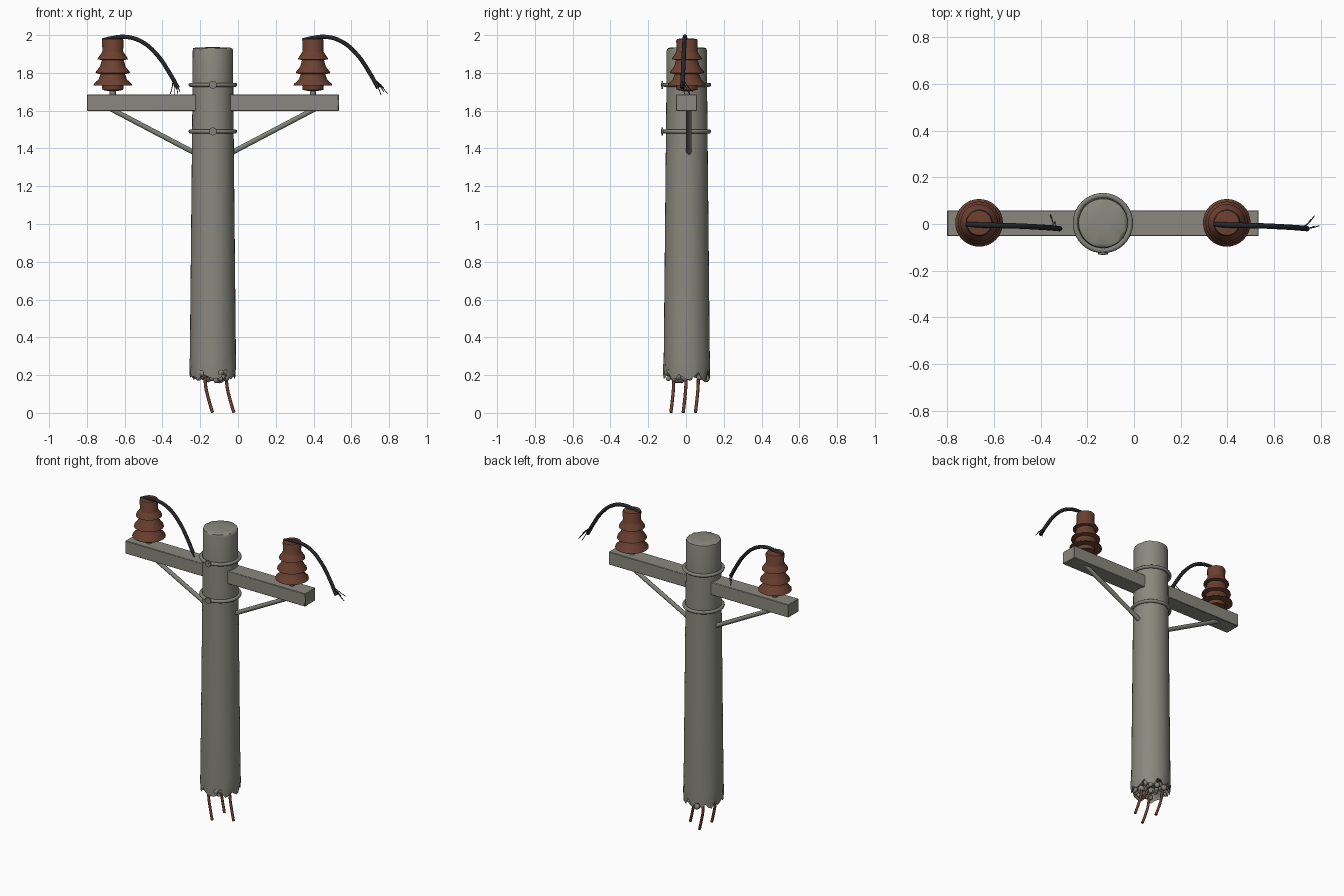
import bpy, bmesh, math, random
from mathutils import Vector

if "Cube" in bpy.data.objects:
    bpy.data.objects.remove(bpy.data.objects["Cube"])

random.seed(4)
PX, PY = -0.133, 0.004          # pole axis


def material(name, rgb):
    m = bpy.data.materials.new(name)
    m.diffuse_color = (*rgb, 1)
    m.use_nodes = True
    m.node_tree.nodes["Principled BSDF"].inputs["Base Color"].default_value = m.diffuse_color
    return m


CONCRETE = material("concrete grey", (0.25, 0.25, 0.21))
STEEL = material("steel grey", (0.22, 0.22, 0.195))
CERAMIC = material("brown ceramic", (0.15, 0.052, 0.031))
RUST = material("rusty iron", (0.15, 0.052, 0.031))
RUBBER = material("black rubber", (0.017, 0.019, 0.022))


def finish(name, bm, mat, angle=35):
    bmesh.ops.recalc_face_normals(bm, faces=bm.faces)
    me = bpy.data.meshes.new(name)
    bm.to_mesh(me)
    bm.free()
    ob = bpy.data.objects.new(name, me)
    bpy.context.collection.objects.link(ob)
    me.materials.append(mat)
    bpy.ops.object.select_all(action='DESELECT')
    ob.select_set(True)
    bpy.context.view_layer.objects.active = ob
    bpy.ops.object.shade_smooth_by_angle(angle=math.radians(angle))
    return ob


def lathe(name, profile, x, y, mat, sides=32, jitter=None, angle=35):
    """Spin (radius, z) points about a vertical axis; jitter moves single points."""
    bm = bmesh.new()
    rings = []
    for i, (r, z) in enumerate(profile):
        ring = []
        for k in range(sides):
            a = 2 * math.pi * k / sides
            dr, dz = jitter(i) if jitter else (0, 0)
            ring.append(bm.verts.new((x + (r + dr) * math.cos(a),
                                      y + (r + dr) * math.sin(a), z + dz)))
        rings.append(ring)
    for lo, hi in zip(rings, rings[1:]):
        for k in range(sides):
            n = (k + 1) % sides
            bm.faces.new((lo[k], lo[n], hi[n], hi[k]))
    bm.faces.new(rings[0])
    bm.faces.new(rings[-1])
    return finish(name, bm, mat, angle)


def tube(name, points, radius, mat, sides=3):
    """Round tube along a smooth path."""
    cu = bpy.data.curves.new(name, 'CURVE')
    cu.dimensions = '3D'
    cu.bevel_depth = radius
    cu.bevel_resolution = sides
    cu.use_fill_caps = True
    cu.resolution_u = 6
    sp = cu.splines.new('BEZIER')
    sp.bezier_points.add(len(points) - 1)
    for bp, p in zip(sp.bezier_points, points):
        bp.co = p
        bp.handle_left_type = bp.handle_right_type = 'AUTO'
    ob = bpy.data.objects.new(name, cu)
    bpy.context.collection.objects.link(ob)
    cu.materials.append(mat)
    return ob


# Concrete pole, with a broken lower rim and a hollow underside
def chipped(i):
    if i == 2:
        return random.uniform(-0.004, 0.004), random.uniform(-0.025, 0.03)
    if i == 3:
        return random.uniform(-0.003, 0.005), random.uniform(-0.01, 0.01)
    if i == 9:
        return 0, random.uniform(-0.003, 0.003)
    return 0, 0


lathe("concrete_pole", [(0.03, 0.24), (0.095, 0.23), (0.12, 0.195), (0.122, 0.24),
                        (0.122, 0.30), (0.118, 0.7), (0.113, 1.2), (0.108, 1.7),
                        (0.107, 1.915), (0.104, 1.928), (0.09, 1.934), (0.03, 1.936)],
      PX, PY, CONCRETE, 36, chipped, 50)

# Rubble hanging in the broken end
bm = bmesh.new()
for i in range(38):
    a, d = random.uniform(0, 2 * math.pi), 0.108 * math.sqrt(random.random())
    r = random.uniform(0.012, 0.022)
    c = Vector((PX + d * math.cos(a), PY + d * math.sin(a), random.uniform(0.175, 0.225)))
    made = bmesh.ops.create_icosphere(bm, subdivisions=2, radius=r)
    for v in made["verts"]:
        v.co = v.co * random.uniform(0.9, 1.1) + c
finish("broken_rubble", bm, CONCRETE)

# Bent reinforcing rods
for i, (x, y) in enumerate([(-0.135, -0.08), (-0.135, 0.05), (-0.022, -0.015)]):
    tube("reinforcing_rod_%d" % (i + 1),
         [(x - 0.04, y + 0.016, 0.25), (x - 0.036, y + 0.014, 0.14),
          (x - 0.02, y + 0.008, 0.07), (x, y, 0.002)], 0.0085, RUST)

# Crossarm
bm = bmesh.new()
bmesh.ops.create_cube(bm, size=1)
for v in bm.verts:
    v.co = Vector((PX + v.co.x * 1.333, 0.003 + v.co.y * 0.11, 1.642 + v.co.z * 0.086))
arm = finish("crossarm", bm, CONCRETE)
bev = arm.modifiers.new("edge", 'BEVEL')
bev.width = 0.003
bev.segments = 1

# Clamp bands with their front bolts
for i, z in enumerate((1.49, 1.737)):
    bpy.ops.mesh.primitive_torus_add(location=(PX, PY, z), major_radius=0.118,
                                     minor_radius=0.011, major_segments=40, minor_segments=10)
    band = bpy.context.object
    band.name = "clamp_band_%d" % (i + 1)
    band.data.materials.append(STEEL)
    bpy.ops.object.shade_smooth_by_angle(angle=math.radians(40))
    for part, r, depth, y in (("bolt_head", 0.021, 0.008, -0.127),
                              ("bolt_shank", 0.010, 0.03, -0.117)):
        bpy.ops.mesh.primitive_cylinder_add(vertices=16, radius=r, depth=depth,
                                            location=(PX, y, z), rotation=(math.pi / 2, 0, 0))
        bolt = bpy.context.object
        bolt.name = "%s_%d" % (part, i + 1)
        bolt.data.materials.append(STEEL)
        bpy.ops.object.shade_smooth_by_angle(angle=math.radians(40))

# Both sides: brace, pin, insulator and torn cable
SKIRTS = [(0.03, 1.705), (0.055, 1.71), (0.057, 1.732), (0.102, 1.734), (0.100, 1.742),
          (0.075, 1.765), (0.065, 1.793), (0.091, 1.799), (0.089, 1.807), (0.068, 1.833),
          (0.058, 1.868), (0.080, 1.872), (0.078, 1.879), (0.062, 1.902), (0.055, 1.915),
          (0.057, 1.972), (0.053, 1.98), (0.02, 1.982)]
CABLE = [(-0.055, 0.0, 1.972), (0.0, -0.004, 1.985), (0.065, -0.006, 1.991),
         (0.15, -0.008, 1.967), (0.235, -0.012, 1.895), (0.30, -0.016, 1.80),
         (0.345, -0.02, 1.72)]
for side, name in ((-1, "left"), (1, "right")):
    x, y = PX + side * 0.53, 0.005
    tube(name + "_brace", [(PX + side * 0.545, 0.015, 1.612),
                           (PX + side * 0.09, 0.015, 1.373)], 0.014, STEEL)
    lathe(name + "_pin", [(0.016, 1.68), (0.016, 1.72)], x, y, STEEL, 16)
    lathe(name + "_insulator", SKIRTS, x, y, CERAMIC, 32)
    tube(name + "_cable", [(x + a, b, c) for a, b, c in CABLE], 0.0115, RUBBER)
    # Frayed strands fan out from the torn end
    if side < 0:
        tips = [(0.305, 0.04, 1.69), (0.325, 0.01, 1.685), (0.345, -0.01, 1.69), (0.355, -0.02, 1.70)]
    else:
        tips = [(0.395, -0.008, 1.69), (0.375, 0.035, 1.70), (0.36, 0.02, 1.685), (0.375, -0.01, 1.72)]
    for k, (a, b, c) in enumerate(tips):
        start = Vector((x + 0.318, -0.017, 1.77))
        end = Vector((x + a, b, c))
        mid = start.lerp(end, 0.5) + Vector((0.004, -0.004, 0))
        tube("%s_strand_%d" % (name, k + 1), [start, mid, end], 0.0022, RUBBER, 1)
